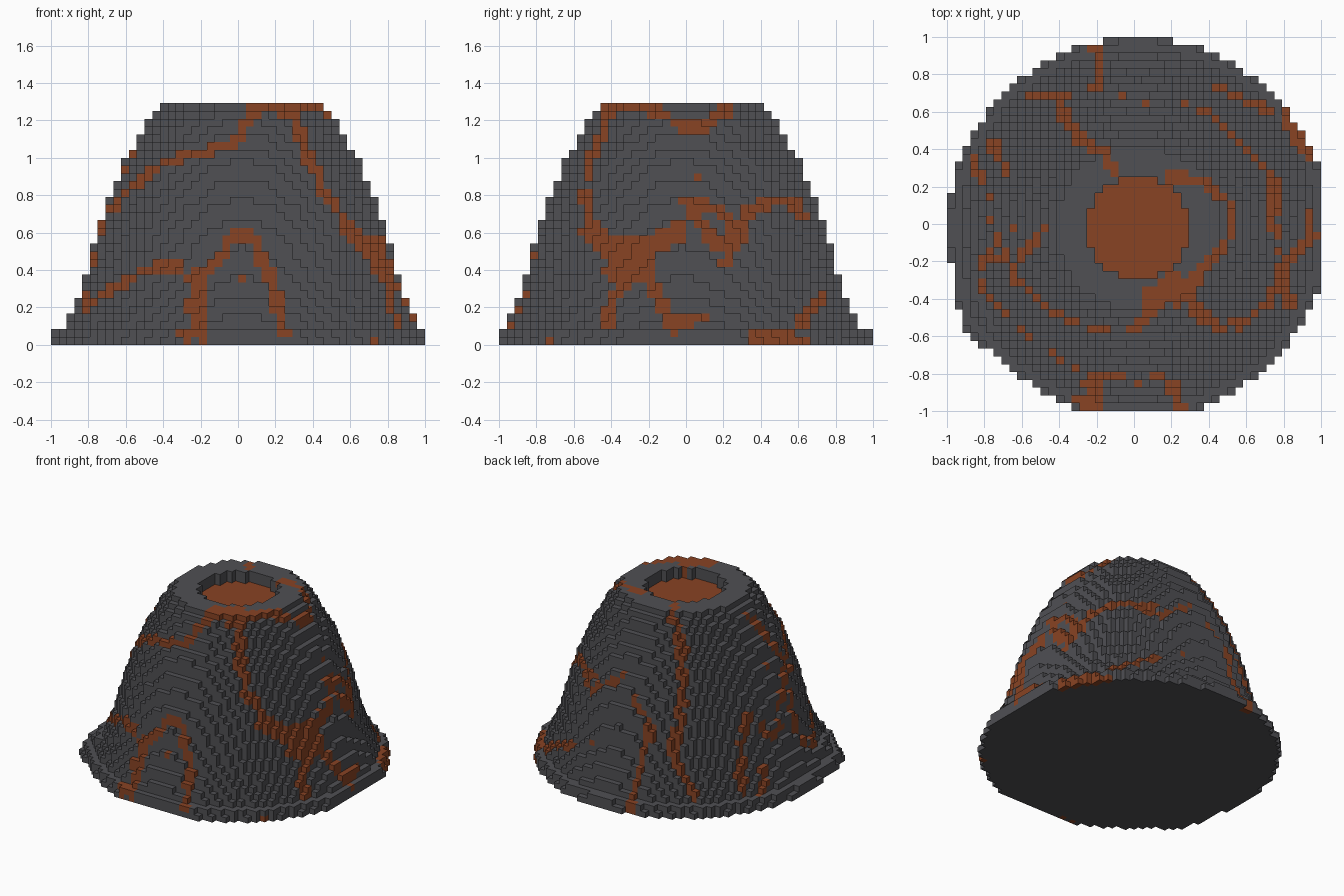
import bpy, bmesh
from math import hypot, atan2, degrees, exp, sqrt
from mathutils import Vector, kdtree

if "Cube" in bpy.data.objects:
    bpy.data.objects.remove(bpy.data.objects["Cube"])

HALF, LAYERS = 24, 31              # grid half width and height in blocks
V = 1 / HALF                       # block size
CX, CY = V / 2, -V / 2             # axis of the cone
CRATER, POOL = 0.275, LAYERS - 3   # crater radius, layer of the lava surface

# Height and radius pairs of the slope
PROFILE = [(0, 1.02), (.06, 1.01), (.1, .95), (.15, .92), (.25, .875), (.33, .84),
           (.46, .81), (.6, .77), (.7, .74), (.8, .7), (.94, .65), (1.08, .57),
           (1.16, .53), (1.23, .48), (1.27, .445)]


def material(name, colour):
    m = bpy.data.materials.new(name)
    m.use_nodes = True
    m.diffuse_color = (*colour, 1)
    m.node_tree.nodes["Principled BSDF"].inputs["Base Color"].default_value = (*colour, 1)
    return m


ROCK = material("dark rock", (.08, .08, .088))
LAVA = material("orange lava", (.25, .056, .017))


def radius_at(z):
    for (z0, r0), (z1, r1) in zip(PROFILE, PROFILE[1:]):
        if z <= z1:
            return r0 + (r1 - r0) * (z - z0) / (z1 - z0)
    return PROFILE[-1][1]


def height_at(r):
    for (z0, r0), (z1, r1) in zip(PROFILE, PROFILE[1:]):
        if r >= r1:
            return max(V / 2, z0 + (z1 - z0) * (r - r0) / (r1 - r0))
    return PROFILE[-1][0]


def centre(c):
    return Vector(((c[0] + .5) * V, (c[1] + .5) * V, (c[2] + .5) * V))


# Fill the cone with blocks, leaving the crater open
rock, pool = set(), set()
for k in range(LAYERS):
    slope = radius_at((k + .5) * V)
    for i in range(-HALF, HALF):
        for j in range(-HALF, HALF):
            p = centre((i, j, k))
            dx, dy = p.x - CX, p.y - CY
            d = hypot(dx, dy)
            # one spur sticks out of the foot
            spur = .05 * exp(-((degrees(atan2(dy, dx)) + 151) / 10) ** 2) if k < 4 else 0
            if d > slope + spur:
                continue
            if d < CRATER and k >= POOL:
                if k == POOL:
                    pool.add((i, j, k))
            else:
                rock.add((i, j, k))
solid = rock | pool
SIDES = [(1, 0, 0), (-1, 0, 0), (0, 1, 0), (0, -1, 0), (0, 0, 1), (0, 0, -1)]


def neighbour(c, s):
    return (c[0] + s[0], c[1] + s[1], c[2] + s[2])


# Search tree of the outer blocks
outer = [c for c in rock if any(neighbour(c, s) not in solid for s in SIDES[:5])]
tree = kdtree.KDTree(len(outer))
for n, c in enumerate(outer):
    tree.insert(centre(c), n)
tree.balance()
hot = set()


# Ways to place a point on the slope: by x and z, by y and z, or from above
def front(x, z):
    r = radius_at(z) - V / 2
    return Vector((x, CY - sqrt(max(0, r * r - (x - CX) ** 2)), z))


def side(y, z):
    r = radius_at(z) - V / 2
    return Vector((CX + sqrt(max(0, r * r - (y - CY) ** 2)), y, z))


def above(x, y):
    return Vector((x, y, height_at(hypot(x - CX, y - CY) + V / 2)))


def vein(place, *points, width=.036):
    path = [place(*p) for p in points]
    for a, b in zip(path, path[1:] or path):
        steps = int((b - a).length / (V / 3)) + 1
        for s in range(steps + 1):
            p = a.lerp(b, s / steps)
            hot.add(outer[tree.find(p)[1]])
            hot.update(outer[n] for _, n, _ in tree.find_range(p, width))


# Overflow at the crater rim
vein(above, (.1, -.39), (.3, -.35), width=.06)
vein(above, (.2, -.3), (.22, -.4), width=.06)
vein(above, (.32, -.3), (.38, -.26))
# Long front flows
vein(front, (.1, 1.27), (.02, 1.15), (-.05, 1.05), (-.3, 1), (-.45, .92),
     (-.55, .85), (-.65, .77), (-.7, .66), (-.74, .58))
vein(front, (.3, 1.27), (.33, 1.1), (.4, .95), (.45, .82), (.55, .68), (.65, .55))
# Fork on the right flank
vein(side, (-.52, .62), (-.42, .52), (-.2, .5), (-.05, .61), width=.06)
vein(side, (-.38, .42), (-.22, .4), (-.22, .52), width=.07)
vein(side, (-.3, .35), (-.4, .25), (-.43, .1))
vein(side, (-.2, .35), (-.12, .2), (-.05, .05))
vein(side, (-.02, .13), (.1, .15))
vein(side, (-.03, .77), (.1, .75), (.2, .7), (.25, .58))
vein(side, (.12, .58), (.25, .54), (.22, .44))
vein(side, (.25, .6), (.35, .72), (.45, .77), (.6, .75), width=.042)
vein(side, (.6, .1), (.66, .17), (.74, .28))
vein(side, (.36, .04), (.65, .02), width=.042)
# Trickle round the crater
vein(side, (-.3, 1.27), (-.2, 1.26), (-.05, 1.18), (.05, 1.15), (.15, 1.2))
vein(above, (.46, .14), (.37, .23), (.2, .24))
# Arch on the lower front
vein(front, (-.83, .17), (-.75, .25), (-.6, .32), (-.55, .37), (-.4, .42), (-.31, .42))
vein(front, (-.25, .36), (-.1, .45), (-.04, .57), (.05, .6), (.12, .5), (.2, .25), (.26, .06))
vein(front, (-.2, .34), (-.22, .2), (-.2, .07), width=.055)
vein(front, (-.2, .06), (-.31, .05))
# Left flank
vein(above, (-.64, -.28), (-.61, -.2), (-.5, -.08))
vein(above, (-.7, -.22), (-.75, -.14), (-.82, -.21))
vein(above, (-.77, .44), (-.7, .36), (-.68, .25), (-.77, .1), (-.77, .01))
vein(above, (-.85, .34), (-.8, .23))
# Back flows
vein(above, (.73, .04), (.77, .15), (.7, .3))
vein(above, (.42, .56), (.3, .65), (.1, .65))
vein(above, (-.2, .95), (-.2, .7), (-.07, .69))
vein(above, (-.55, .69), (-.37, .68), (-.36, .53), (-.25, .42), (-.1, .28))
vein(above, (.85, .55), (.93, .37))
# Scattered embers
for x, z in [(.73, .02), (.85, .1), (-.53, 1.18), (-.65, .85)]:
    vein(front, (x, z), width=.02)
for y, z in [(-.73, .02), (-.86, .37), (.06, .9), (.64, .85), (.77, .35)]:
    vein(side, (y, z), width=.02)


def block_object(name, cells, colour_of):
    """Make a mesh of the open block faces."""
    bm = bmesh.new()
    corners = {}

    def corner(q):
        if q not in corners:
            corners[q] = bm.verts.new([a * V for a in q])
        return corners[q]

    for c in sorted(cells):
        for s in SIDES:
            if neighbour(c, s) in solid:
                continue
            axis = [abs(a) for a in s].index(1)
            u, w = (axis + 1) % 3, (axis + 2) % 3
            ring = [(0, 0), (1, 0), (1, 1), (0, 1)]
            quad = []
            for a, b in ring if s[axis] > 0 else reversed(ring):
                q = list(c)
                q[axis] += s[axis] > 0
                q[u] += a
                q[w] += b
                quad.append(corner(tuple(q)))
            bm.faces.new(quad).material_index = colour_of(c)
    mesh = bpy.data.meshes.new(name)
    bm.to_mesh(mesh)
    bm.free()
    mesh.materials.append(ROCK)
    mesh.materials.append(LAVA)
    ob = bpy.data.objects.new(name, mesh)
    bpy.context.collection.objects.link(ob)


block_object("volcano_cone", rock, lambda c: int(c in hot))
block_object("lava_pool", pool, lambda c: 1)
